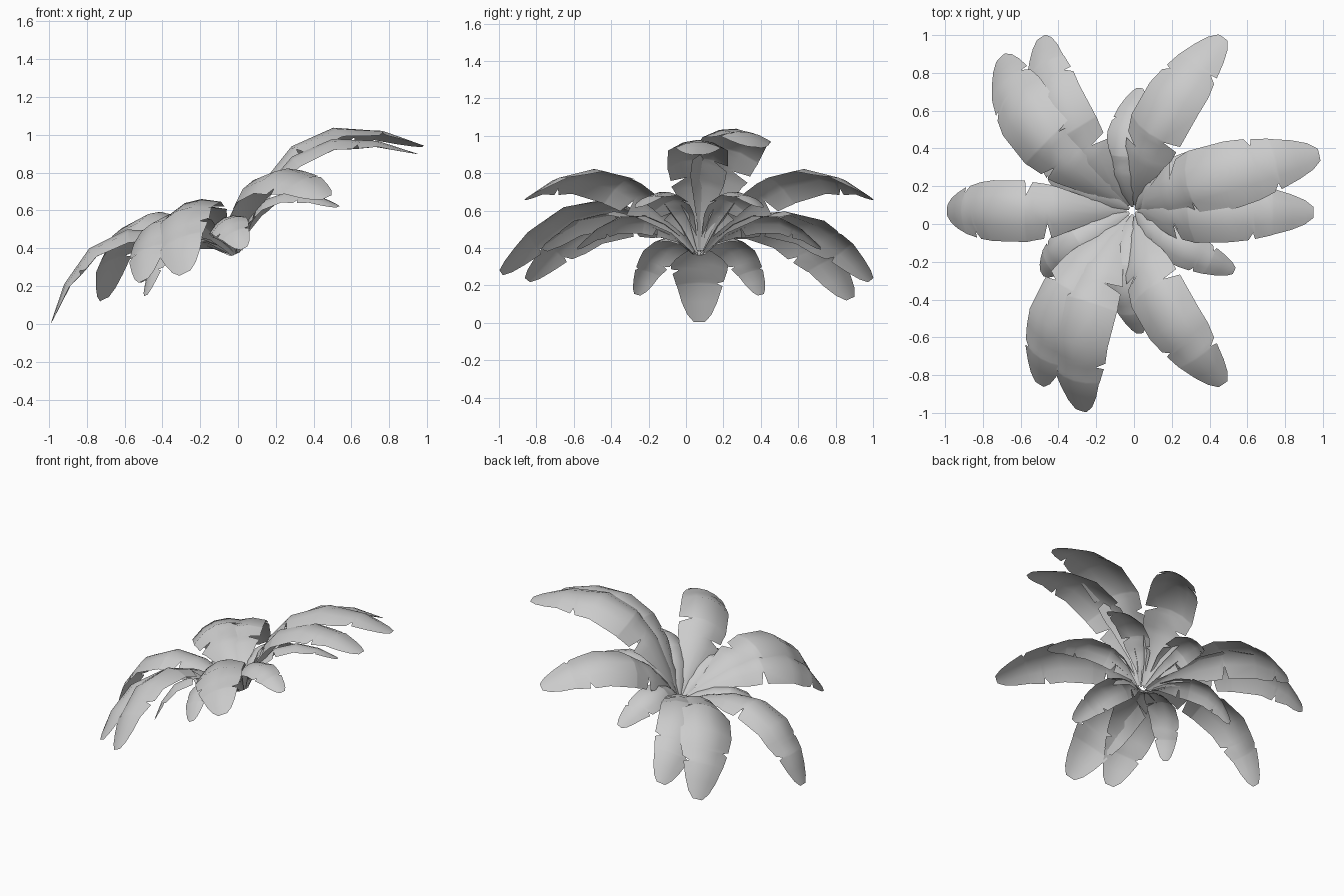
import bpy, bmesh
from mathutils import Vector

if "Cube" in bpy.data.objects:
    bpy.data.objects.remove(bpy.data.objects["Cube"])

CENTRE = Vector((-0.01, 0.07, 0.37))
UP = Vector((-0.43, 0, 0.9)).normalized()      # the whole rosette leans
KNOTS = (0, .1, .25, .43, .65, .85, 1)         # each leaf bends at these points

# rows along a leaf: position, left width, right width (V notches torn in edges)
ROWS = [(0.0, .07, .07), (.1, .30, .30), (.25, .78, .74), (.29, .88, .82),
        (.315, .42, .85), (.33, .90, .87), (.39, .96, .92), (.42, 1.0, .5),
        (.43, 1.0, .97), (.65, .97, .98), (.74, .90, .92),
        (.76, .66, .90), (.77, .86, .88), (.82, .78, .80), (.84, .75, .58),
        (.85, .72, .76), (.92, .56, .58), (.97, .38, .40), (1.0, .17, .19)]


def leaf(name, tip, half_width, arch, flip=False):
    tip = Vector(tip)
    base = CENTRE + (tip - CENTRE) * 0.03
    chord = tip - base
    side = chord.cross(UP).normalized()

    def frame(t):
        p = base + chord * t + UP * (4 * arch * t * (1 - t))
        tangent = (chord + UP * (4 * arch * (1 - 2 * t))).normalized()
        return p, side.cross(tangent).normalized()

    bm = bmesh.new()
    rows = []
    for t, wl, wr in ROWS:
        k = max(i for i in range(len(KNOTS) - 1) if KNOTS[i] <= t)
        f = (t - KNOTS[k]) / (KNOTS[k + 1] - KNOTS[k])
        (p0, n0), (p1, n1) = frame(KNOTS[k]), frame(KNOTS[k + 1])
        p, normal = p0.lerp(p1, f), n0.lerp(n1, f)
        droop = 0.36 + 0.3 * (1 - t) ** 3
        if flip:
            wl, wr = wr, wl
        row = []
        for u in (-wl, -wl * .5, 0, wr * .5, wr):
            row.append(bm.verts.new(p + side * (u * half_width)
                                    - normal * (droop * u * u * half_width)))
        rows.append(row)
    for a, b in zip(rows, rows[1:]):
        for i in range(4):
            bm.faces.new((a[i], a[i + 1], b[i + 1], b[i]))
    me = bpy.data.meshes.new(name)
    bm.to_mesh(me)
    bm.free()
    ob = bpy.data.objects.new(name, me)
    bpy.context.collection.objects.link(ob)
    for poly in me.polygons:
        poly.use_smooth = True


# large outer leaves: tip, half width, arch height, flipped
LARGE = [((.98, .37, .94), .185, .355, False), ((.95, .06, .90), .165, .315, True),
         ((.47, .99, .67), .17, .29, False), ((.47, -.85, .67), .17, .29, True),
         ((-.49, .99, .23), .165, .31, True), ((-.71, .88, .13), .185, .36, False),
         ((-.28, -.99, .27), .185, .355, False), ((-.50, -.85, .23), .165, .31, False),
         ((-.99, .07, .005), .165, .33, False)]
for i, (tip, width, arch, flip) in enumerate(LARGE):
    leaf(f"large_leaf_{i + 1}", tip, width, arch, flip)

# small inner leaves, mirrored across the centre plane
SMALL = [(.53, .32, .62), (.03, .65, .40), (-.49, .33, .15)]
for i, (x, dy, z) in enumerate(SMALL):
    for s, label in ((1, "back"), (-1, "front")):
        leaf(f"small_{label}_leaf_{i + 1}", (x, .07 + s * dy, z), .105, .2, s < 0)
